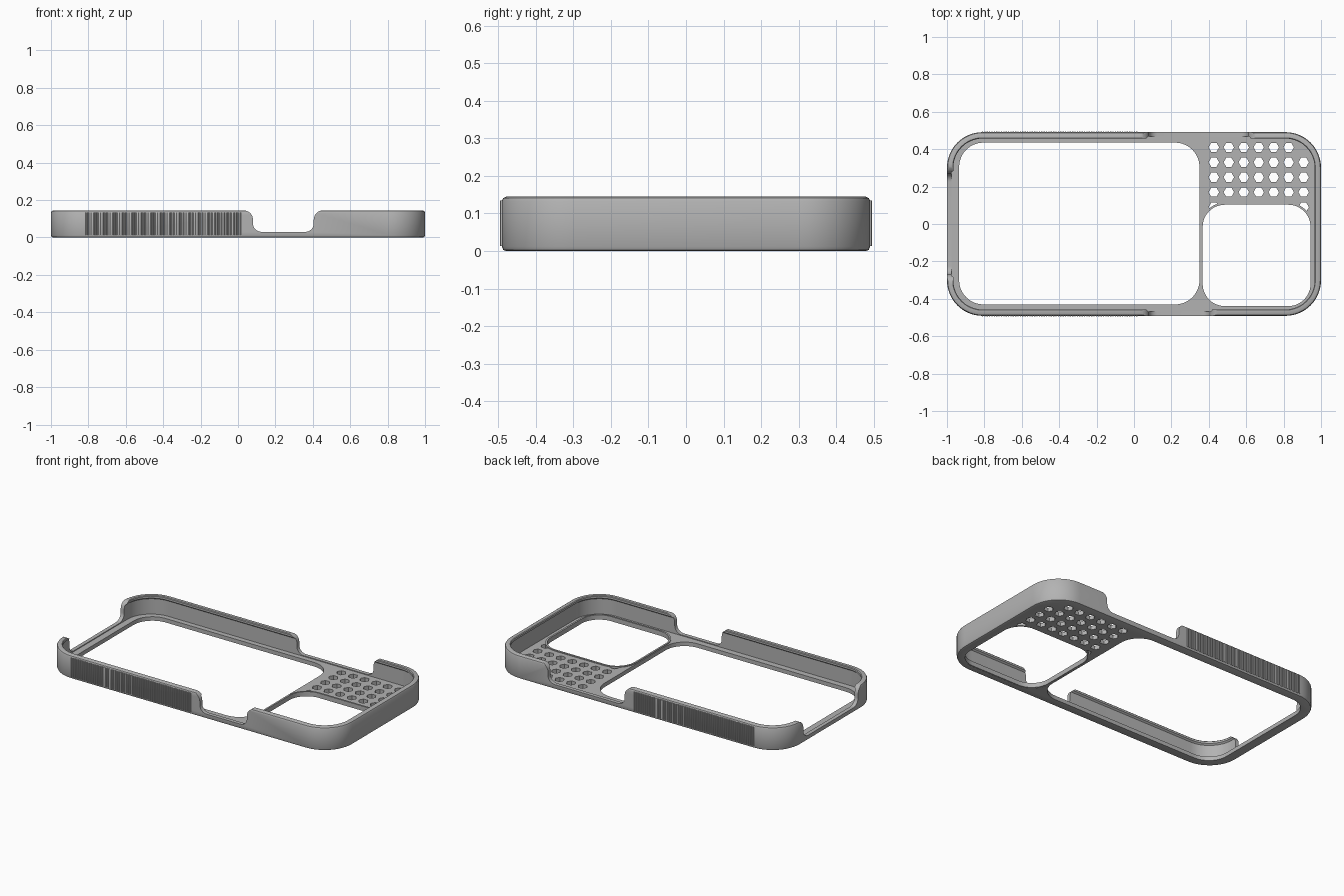
import bpy, bmesh, math
from mathutils import Matrix

if "Cube" in bpy.data.objects:
    bpy.data.objects.remove(bpy.data.objects["Cube"], do_unlink=True)

grey = bpy.data.materials.new("matte grey")
grey.use_nodes = True
COLOUR = (0.45, 0.45, 0.45, 1)
grey.diffuse_color = COLOUR
grey.node_tree.nodes["Principled BSDF"].inputs["Base Color"].default_value = COLOUR

LENGTH, WIDTH, HEIGHT = 1.0, 0.491, 0.145
PLATE, FLOOR = 0.025, 0.03


def make_object(name, bm):
    bmesh.ops.recalc_face_normals(bm, faces=bm.faces)
    mesh = bpy.data.meshes.new(name)
    bm.to_mesh(mesh)
    bm.free()
    mesh.materials.append(grey)
    obj = bpy.data.objects.new(name, mesh)
    bpy.context.collection.objects.link(obj)
    return obj


def rounded_rect(x0, x1, y0, y1, r, inset=0, steps=12):
    corners = [(x1 - r, y1 - r), (x0 + r, y1 - r), (x0 + r, y0 + r), (x1 - r, y0 + r)]
    pts = []
    for k, (cx, cy) in enumerate(corners):
        for i in range(steps + 1):
            a = math.pi / 2 * (k + i / steps)
            pts.append((cx + (r - inset) * math.cos(a), cy + (r - inset) * math.sin(a)))
    return pts


def loft(bm, rect, levels, ring=False):
    """Skin rounded rectangles given as (inset, z); close as a ring or cap the ends."""
    loops = [[bm.verts.new((x, y, z)) for x, y in rounded_rect(*rect, inset)]
             for inset, z in levels]
    pairs = list(zip(loops, loops[1:]))
    if ring:
        pairs.append((loops[-1], loops[0]))
    else:
        bm.faces.new(loops[0])
        bm.faces.new(loops[-1])
    for a, b in pairs:
        for i in range(len(a)):
            j = (i + 1) % len(a)
            bm.faces.new((a[i], a[j], b[j], b[i]))


def notch(bm, start, end, place):
    """Swept cutter with rounded floor corners and flared top corners."""
    r, top, steps = 0.045, 0.05, 8
    half = []
    for i in range(steps + 1):
        a = math.pi / 2 * i / steps
        half.append((r - r * math.sin(a), FLOOR + r - r * math.cos(a)))
    for i in range(steps + 1):
        a = math.pi / 2 * i / steps
        half.append((-top + top * math.cos(a), HEIGHT - top + top * math.sin(a)))
    half.append((-top, HEIGHT + 0.1))
    outline = [(start + u, z) for u, z in half] + [(end - u, z) for u, z in reversed(half)]
    near, far = [[bm.verts.new(place(u, z, d)) for u, z in outline] for d in (0, 1)]
    bm.faces.new(near)
    bm.faces.new(far)
    for i in range(len(near)):
        j = (i + 1) % len(near)
        bm.faces.new((near[i], near[j], far[j], far[i]))


def cut(target, bm):
    cutter = make_object("cutter", bm)
    cutter.hide_render = True
    mod = target.modifiers.new("cut", "BOOLEAN")
    mod.operation, mod.solver, mod.object = "DIFFERENCE", "EXACT", cutter
    bpy.context.view_layer.objects.active = target
    bpy.ops.object.modifier_apply(modifier=mod.name)
    bpy.data.objects.remove(cutter, do_unlink=True)


# Case body: outer wall, top lip, inner wall and base plate in one skin
bm = bmesh.new()
loft(bm, (-LENGTH, LENGTH, -WIDTH, WIDTH, 0.19), [
    (0.012, 0), (0.004, 0.003), (0, 0.012),
    (0, HEIGHT - 0.012), (0.004, HEIGHT - 0.004), (0.012, HEIGHT),
    (0.03, HEIGHT), (0.034, HEIGHT - 0.004), (0.034, HEIGHT - 0.016),
    (0.024, HEIGHT - 0.024), (0.024, PLATE)])
body = make_object("case_body", bm)

# Large back opening and camera opening
CAMERA = (0.356, 0.955, -0.45, 0.114, 0.13)
bm = bmesh.new()
loft(bm, (-0.935, 0.35, -0.43, 0.435, 0.13), [(0, -0.1), (0, 0.1)])
loft(bm, CAMERA, [(0.005, -0.1), (0.005, 0.1)])
cut(body, bm)

# Hexagonal vent grid beside the camera
bm = bmesh.new()
for row in range(5):
    for col in range(7):
        if (row == 0 and col == 6) or (row == 4 and col not in (0, 6)):
            continue
        spot = Matrix.Translation((0.427 + 0.08 * col, 0.41 - 0.08 * row, 0))
        bmesh.ops.create_cone(bm, cap_ends=True, segments=6, radius1=0.028, radius2=0.028,
                              depth=0.2, matrix=spot @ Matrix.Rotation(math.pi / 2, 4, "Z"))
# Turn each hexagon so its points face along the length
for v in bm.verts:
    cx = 0.427 + 0.08 * round((v.co.x - 0.427) / 0.08)
    cy = 0.41 - 0.08 * round((0.41 - v.co.y) / 0.08)
    a = math.radians(60) * round(math.atan2(v.co.y - cy, v.co.x - cx) / math.radians(60) + 0.01)
    v.co.x, v.co.y = cx + 0.028 * math.cos(a), cy + 0.028 * math.sin(a)
bm.free()
bm = bmesh.new()
for row in range(5):
    for col in range(7):
        if (row == 0 and col == 6) or (row == 4 and col not in (0, 6)):
            continue
        cx, cy = 0.427 + 0.08 * col, 0.41 - 0.08 * row
        low, high = [[bm.verts.new((cx + 0.028 * math.cos(k * math.pi / 3),
                                    cy + 0.028 * math.sin(k * math.pi / 3), z))
                      for k in range(6)] for z in (-0.05, 0.08)]
        bm.faces.new(low)
        bm.faces.new(high)
        for k in range(6):
            j = (k + 1) % 6
            bm.faces.new((low[k], low[j], high[j], high[k]))
cut(body, bm)

# Wall notches: front, back and the open end
bm = bmesh.new()
notch(bm, 0.08, 0.405, lambda u, z, d: (u, -0.6 + 0.18 * d, z))
notch(bm, 0.08, 0.61, lambda u, z, d: (u, 0.6 - 0.18 * d, z))
notch(bm, -0.27, 0.27, lambda u, z, d: (-1.1 + 0.2 * d, u, z))
cut(body, bm)

# Raised rim around the camera opening
bm = bmesh.new()
loft(bm, CAMERA, [(0, 0.001), (0, FLOOR), (0.011, FLOOR), (0.011, 0.001)], ring=True)
rim = make_object("camera_rim", bm)

# Fine vertical grip ribs on both long sides
bm = bmesh.new()
COUNT = 66
for side in (-1, 1):
    for i in range(COUNT):
        x = -0.81 + 0.825 * i / (COUNT - 1)
        bmesh.ops.create_cone(bm, cap_ends=True, segments=8, radius1=0.0042, radius2=0.0042,
                              depth=0.12, matrix=Matrix.Translation((x, side * WIDTH, 0.074)))
ribs = make_object("grip_ribs", bm)

# Smooth the curved surfaces, keeping crisp edges
bpy.ops.object.select_all(action="DESELECT")
for obj in (body, rim, ribs):
    obj.select_set(True)
bpy.context.view_layer.objects.active = body
bpy.ops.object.shade_smooth_by_angle(angle=math.radians(30))
